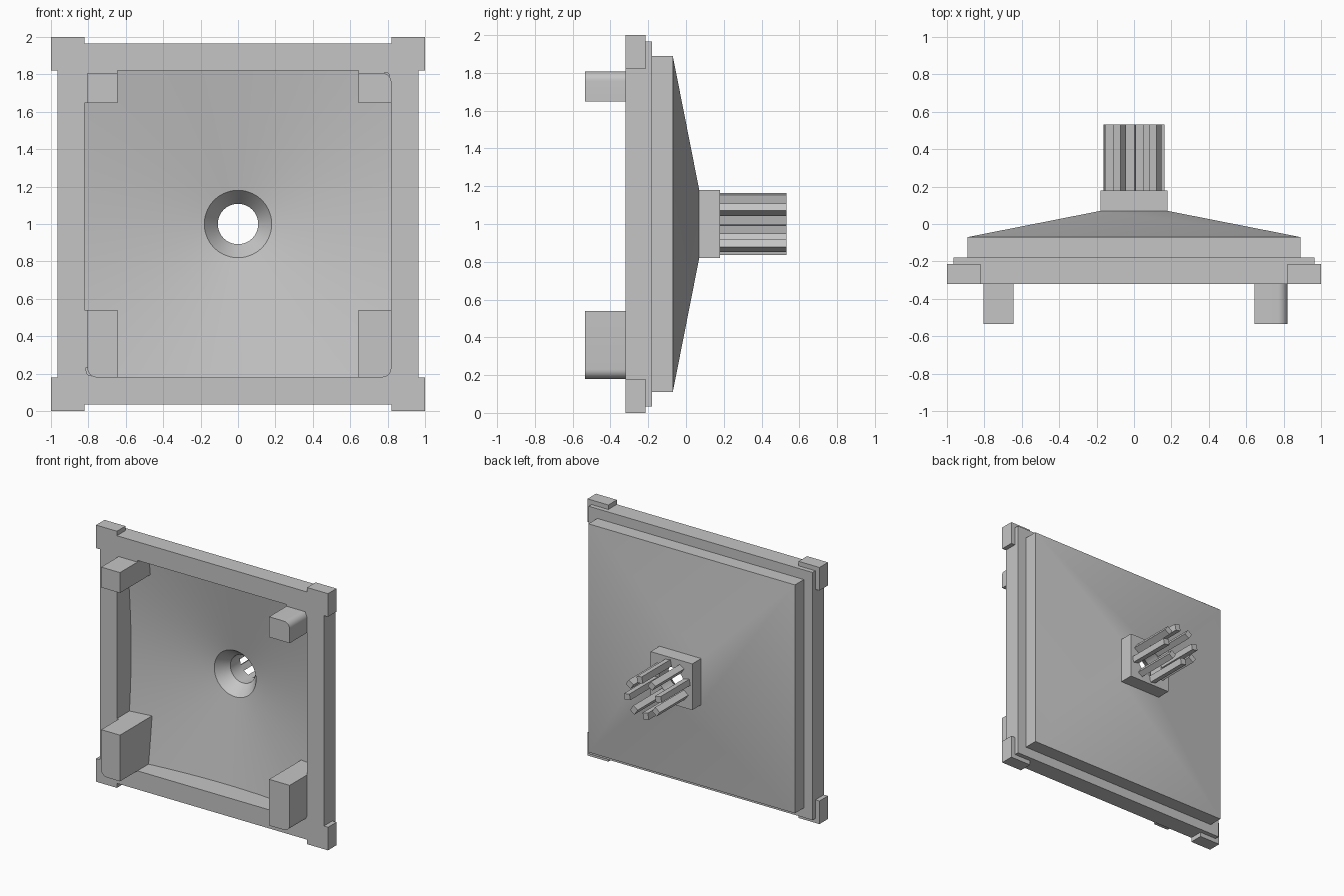
import bpy, bmesh, math
from mathutils import Matrix

cube = bpy.data.objects.get("Cube")
if cube:
    bpy.data.objects.remove(cube, do_unlink=True)

grey = bpy.data.materials.new("plain_grey")
grey.use_nodes = True
colour = (0.56, 0.56, 0.56, 1)
grey.diffuse_color = colour
grey.node_tree.nodes["Principled BSDF"].inputs["Base Color"].default_value = colour

SEGMENTS = 160
FRONT = -0.32
POST_FRONT = -0.535
POST_BACK = -0.13


def finish(bm, name, smooth=False):
    bmesh.ops.recalc_face_normals(bm, faces=bm.faces)
    mesh = bpy.data.meshes.new(name)
    bm.to_mesh(mesh)
    bm.free()
    mesh.materials.append(grey)
    obj = bpy.data.objects.new(name, mesh)
    bpy.context.collection.objects.link(obj)
    if smooth:
        bpy.ops.object.select_all(action="DESELECT")
        obj.select_set(True)
        bpy.context.view_layer.objects.active = obj
        bpy.ops.object.shade_smooth_by_angle(angle=math.radians(25))


# Radius of each outline along a ray at the given angle
def circle(size, angle):
    return size


def square(size, angle):
    return size / max(abs(math.cos(angle)), abs(math.sin(angle)))


def rounded_square(size, angle, corner=0.05):
    c, s = abs(math.cos(angle)), abs(math.sin(angle))
    r = square(size, angle)
    inner = size - corner
    if min(c, s) * r > inner:
        along = inner * (c + s)
        r = along + math.sqrt(along ** 2 - 2 * inner ** 2 + corner ** 2)
    return r


def dish(r):
    return -0.035 - 0.172 * (r - 0.18)


# Skin a list of outlines; return the first and last edge loops
def loft(bm, outlines, sides, start=0.0):
    rings = []
    for shape, size, y in outlines:
        ring = []
        for i in range(sides):
            a = start + math.tau * i / sides
            r = shape(size, a)
            depth = dish(r) if y is None else y
            ring.append(bm.verts.new((r * math.cos(a), depth, 1 + r * math.sin(a))))
        rings.append(ring)
    for ring, following in zip(rings, rings[1:]):
        for i in range(sides):
            j = (i + 1) % sides
            bm.faces.new((ring[i], ring[j], following[j], following[i]))
    return [[bm.edges.get((ring[i - 1], ring[i])) for i in range(sides)]
            for ring in (rings[0], rings[-1])]


# Body: stepped pyramid and neck outside, dish, funnel and bore inside
def make_body():
    bm = bmesh.new()
    outer_front, outer_back = loft(bm, [
        (square, 0.965, FRONT), (square, 0.965, -0.18),
        (square, 0.89, -0.18), (square, 0.89, -0.07),
        (square, 0.18, 0.07), (square, 0.18, 0.18)], 4, math.pi / 4)
    inner_front, inner_back = loft(bm, [
        (rounded_square, 0.82, FRONT), (rounded_square, 0.82, None),
        (circle, 0.18, dish(0.18)), (circle, 0.108, 0.06),
        (circle, 0.108, 0.18)], SEGMENTS)
    for edges in (outer_front + inner_front, outer_back + inner_back):
        bmesh.ops.triangle_fill(bm, edges=edges, use_beauty=True)
    finish(bm, "dished_body", True)


def box(name, x, y, z, rounded=False, turn=0.0):
    bm = bmesh.new()
    bmesh.ops.create_cube(bm, size=1)
    for v in bm.verts:
        for axis, (low, high) in enumerate((x, y, z)):
            v.co[axis] = high if v.co[axis] > 0 else low
    if rounded:
        # Round the outer edge that runs front to back
        far = max(math.hypot(v.co.x, v.co.z - 1) for v in bm.verts) - 0.001
        edges = [e for e in bm.edges
                 if all(math.hypot(v.co.x, v.co.z - 1) > far for v in e.verts)]
        bmesh.ops.bevel(bm, geom=edges, offset=0.05, segments=8,
                        affect="EDGES", profile=0.5)
    bmesh.ops.rotate(bm, verts=bm.verts, cent=(0, 0, 1),
                     matrix=Matrix.Rotation(-turn, 3, "Y"))
    finish(bm, name, rounded)


def span(a, b, sign):
    return tuple(sorted((a * sign, b * sign)))


make_body()

# Corner blocks, front posts and the frame lips beside them
for side, sx in (("left", 1), ("right", -1)):
    outer = 0.82 if sx > 0 else 0.805
    post_x = span(0.643, outer, sx)
    post_y = (POST_FRONT, POST_BACK)
    lip_y = (FRONT, POST_BACK)
    for level, z in (("top", (1.82, 2)), ("bottom", (0, 0.18))):
        box(f"{level}_{side}_corner_block", span(0.82, 1, sx), (FRONT, -0.215), z)
    box(f"top_{side}_post", post_x, post_y, (1.648, 1.807), sx > 0)
    box(f"bottom_{side}_post", post_x, post_y, (0.18, 0.54), True)
    box(f"top_{side}_lip", span(0.643, 0.83, sx), lip_y, (1.807, 1.83))
    if sx < 0:
        for level, z in (("upper", (1.648, 1.807)), ("lower", (0.23, 0.54))):
            box(f"{level}_{side}_side_lip", span(0.805, 0.83, sx), lip_y, z)

# Ring of eight slim bars behind the neck
for n in range(8):
    box(f"prong_{n + 1}", (0.112, 0.162), (0.17, 0.533), (0.977, 1.023),
        turn=math.radians(34 + 45 * n))
